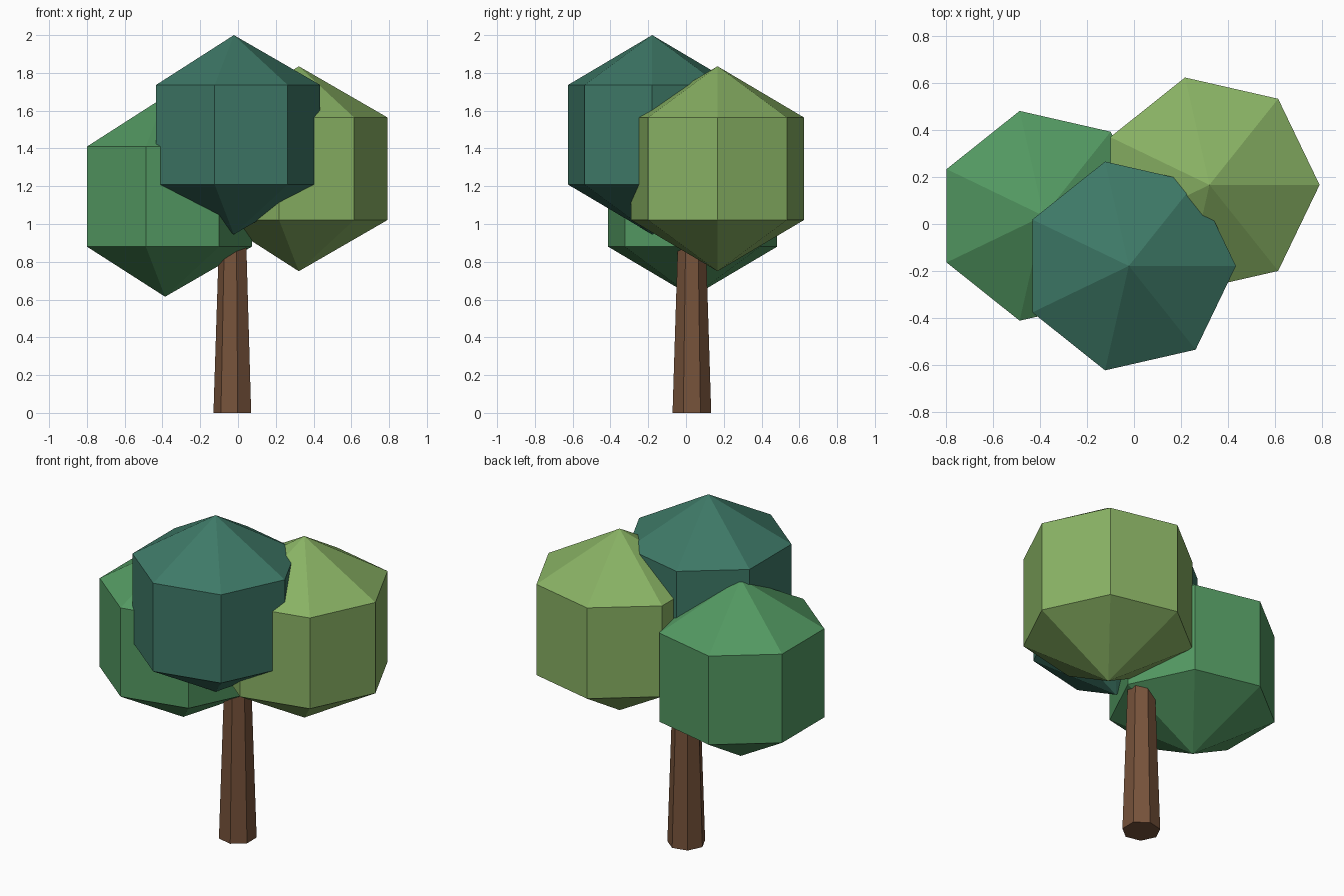
import bpy, bmesh, math

if "Cube" in bpy.data.objects:
    bpy.data.objects.remove(bpy.data.objects["Cube"])

SIDES = 7


def material(name, rgb):
    """Flat colour given as 0-255 sRGB, stored linear."""
    lin = [((c / 255 + 0.055) / 1.055) ** 2.4 for c in rgb]
    m = bpy.data.materials.new(name)
    m.diffuse_color = (*lin, 1)
    m.use_nodes = True
    m.node_tree.nodes["Principled BSDF"].inputs["Base Color"].default_value = m.diffuse_color
    return m


def lathe(name, centre, profile, start, mat):
    """Seven-sided solid from (radius, z) rings; radius 0 makes a pole."""
    bm = bmesh.new()
    rings = []
    for r, z in profile:
        n = SIDES if r > 0 else 1
        angles = [start + math.tau * i / SIDES for i in range(n)]
        rings.append([bm.verts.new((r * math.cos(a), r * math.sin(a), z)) for a in angles])
    for low, high in zip(rings, rings[1:]):
        for i in range(SIDES):
            j = (i + 1) % SIDES
            corners = [low[i % len(low)], low[j % len(low)],
                       high[j % len(high)], high[i % len(high)]]
            bm.faces.new(list(dict.fromkeys(corners)))
    for ring in (rings[0], rings[-1]):
        if len(ring) > 1:
            bm.faces.new(ring)
    bmesh.ops.recalc_face_normals(bm, faces=bm.faces)
    mesh = bpy.data.meshes.new(name)
    bm.to_mesh(mesh)
    bm.free()
    mesh.materials.append(mat)
    obj = bpy.data.objects.new(name, mesh)
    obj.location = centre
    bpy.context.collection.objects.link(obj)
    return obj


# Tapered trunk, its top hidden in the foliage
lathe("trunk", (-0.025, 0.031, 0), [(0.105, 0), (0.073, 1.0)], math.pi,
      material("bark brown", (118, 82, 58)))

# Foliage: low-poly spheres with two rings between the poles
clumps = [
    ("foliage_top", (-0.022, -0.179, 1.4725), 0.5275, "dark teal green", (62, 121, 103)),
    ("foliage_right", (0.322, 0.167, 1.2925), 0.5425, "light green", (137, 178, 100)),
    ("foliage_left", (-0.386, 0.035, 1.145), 0.53, "mid green", (83, 153, 98)),
]
for name, centre, r, colour, rgb in clumps:
    profile = [(r * math.sin(t), -r * math.cos(t)) for t in (math.pi / 3, 2 * math.pi / 3)]
    lathe(name, centre, [(0, -r), *profile, (0, r)], 0, material(colour, rgb))
